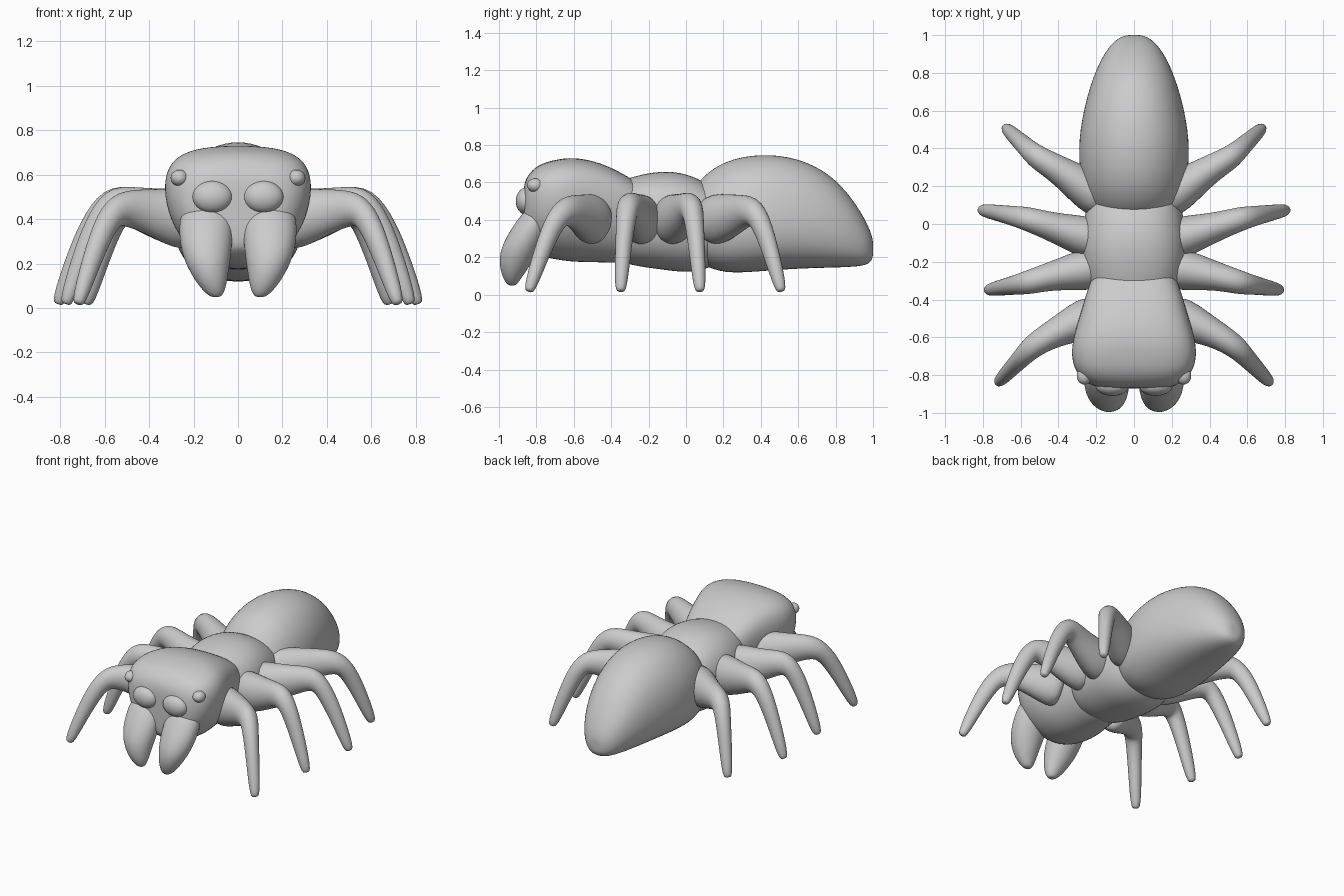
import bpy
import bmesh
from math import sin, cos, pi, copysign
from mathutils import Vector

if "Cube" in bpy.data.objects:
    bpy.data.objects.remove(bpy.data.objects["Cube"], do_unlink=True)

grey = bpy.data.materials.new("plain_grey")
grey.use_nodes = True
grey.diffuse_color = (0.6, 0.6, 0.6, 1)
grey.node_tree.nodes["Principled BSDF"].inputs["Base Color"].default_value = grey.diffuse_color

SIDES = 16


def power(v, p):
    return copysign(abs(v) ** p, v)


def finish(name, bm, levels):
    """Turn a bmesh into a smooth grey object."""
    bmesh.ops.recalc_face_normals(bm, faces=bm.faces)
    mesh = bpy.data.meshes.new(name)
    bm.to_mesh(mesh)
    bm.free()
    mesh.materials.append(grey)
    for poly in mesh.polygons:
        poly.use_smooth = True
    obj = bpy.data.objects.new(name, mesh)
    bpy.context.collection.objects.link(obj)
    if levels:
        sub = obj.modifiers.new("Subdivision", "SUBSURF")
        sub.levels = sub.render_levels = levels


def loft(name, rings):
    """Skin a list of point rings and cap both ends."""
    bm = bmesh.new()
    loops = [[bm.verts.new(p) for p in ring] for ring in rings]
    for a, b in zip(loops, loops[1:]):
        n = len(a)
        for i in range(n):
            j = (i + 1) % n
            bm.faces.new((a[i], a[j], b[j], b[i]))
    # Caps close onto a centre point to stay smooth
    for ring in (loops[0], loops[-1]):
        centre = sum((v.co for v in ring), Vector()) / len(ring)
        tip = bm.verts.new(centre)
        for i in range(len(ring)):
            bm.faces.new((ring[i], ring[(i + 1) % len(ring)], tip))
    finish(name, bm, 2)


def body_part(name, sections, top_power, low_power):
    """Sections along y: (y, half width, bottom, widest height, top)."""
    rings = []
    for y, w, low, mid, top in sections:
        ring = []
        for i in range(SIDES):
            a = 2 * pi * i / SIDES
            p = top_power if sin(a) >= 0 else low_power
            h = top - mid if sin(a) >= 0 else mid - low
            ring.append((w * power(cos(a), p), y, mid + h * power(sin(a), p)))
        rings.append(ring)
    loft(name, rings)


def limb(name, points, radii):
    """Tube along a path; radii are (sideways, upward) for each point."""
    points = [Vector(p) for p in points]
    rings = []
    for k, (c, (r_side, r_up)) in enumerate(zip(points, radii)):
        ahead = points[min(k + 1, len(points) - 1)]
        tangent = (ahead - points[max(k - 1, 0)]).normalized()
        side = tangent.cross(Vector((0, 0, 1))).normalized()
        up = side.cross(tangent)
        rings.append([c + side * r_side * cos(2 * pi * i / 10) + up * r_up * sin(2 * pi * i / 10)
                      for i in range(10)])
    loft(name, rings)


def eye(name, centre, size):
    bm = bmesh.new()
    bmesh.ops.create_uvsphere(bm, u_segments=24, v_segments=16, radius=1)
    bmesh.ops.scale(bm, vec=size, verts=bm.verts)
    bmesh.ops.translate(bm, vec=centre, verts=bm.verts)
    finish(name, bm, 0)


# Head, boxy on top and narrowing below
body_part("head", [
    (-0.87, 0.17, 0.28, 0.46, 0.58), (-0.85, 0.25, 0.25, 0.50, 0.64),
    (-0.79, 0.315, 0.20, 0.53, 0.70), (-0.70, 0.34, 0.18, 0.54, 0.725),
    (-0.60, 0.33, 0.165, 0.54, 0.74), (-0.45, 0.28, 0.165, 0.52, 0.71),
    (-0.30, 0.24, 0.16, 0.48, 0.63), (-0.20, 0.17, 0.20, 0.45, 0.56)], 0.7, 1.0)

# Thorax
body_part("thorax", [
    (-0.42, 0.20, 0.20, 0.40, 0.58), (-0.30, 0.265, 0.15, 0.40, 0.635),
    (-0.13, 0.29, 0.13, 0.40, 0.67), (0.00, 0.275, 0.11, 0.38, 0.655),
    (0.12, 0.25, 0.13, 0.38, 0.60), (0.22, 0.18, 0.20, 0.38, 0.50)], 0.85, 0.9)

# Abdomen, a long egg drooping to the back
body_part("abdomen", [
    (0.03, 0.16, 0.20, 0.38, 0.55), (0.08, 0.23, 0.16, 0.38, 0.63),
    (0.20, 0.285, 0.105, 0.38, 0.725), (0.40, 0.305, 0.12, 0.40, 0.765),
    (0.60, 0.275, 0.135, 0.39, 0.74), (0.77, 0.225, 0.14, 0.36, 0.655),
    (0.89, 0.17, 0.145, 0.32, 0.52), (0.97, 0.11, 0.155, 0.27, 0.385),
    (1.00, 0.05, 0.19, 0.25, 0.30)], 0.95, 0.85)

# Leg positions: root, thigh, knee and foot seen from above, plus knee height
legs = {
    "front": ((0.20, -0.48), (0.40, -0.565), (0.53, -0.64), (0.72, -0.84), 0.455),
    "second": ((0.18, -0.23), (0.42, -0.27), (0.56, -0.31), (0.775, -0.35), 0.485),
    "third": ((0.18, -0.09), (0.42, -0.02), (0.57, 0.03), (0.81, 0.075), 0.485),
    "back": ((0.16, 0.12), (0.38, 0.28), (0.51, 0.35), (0.68, 0.51), 0.455),
}
leg_radii = [(0.14, 0.17), (0.08, 0.105), (0.068, 0.085), (0.055, 0.062),
             (0.045, 0.05), (0.035, 0.035)]

for side, s in (("left", 1), ("right", -1)):
    # Legs
    for place, (root, thigh, knee, foot, height) in legs.items():
        root, thigh, knee, foot = (Vector(p) for p in (root, thigh, knee, foot))
        flat = [root, thigh, knee, knee.lerp(foot, 0.3), knee.lerp(foot, 0.65), foot]
        heights = (0.39, 0.435, height, 0.40, 0.23, 0.018)
        limb(f"{side}_{place}_leg", [(s * p.x, p.y, z) for p, z in zip(flat, heights)], leg_radii)

    # Fangs: (x, y, z, half width, half depth) from the face down
    fang = [(0.14, -0.77, 0.47, 0.11, 0.08), (0.145, -0.82, 0.37, 0.13, 0.11),
            (0.143, -0.885, 0.25, 0.118, 0.112), (0.13, -0.915, 0.16, 0.09, 0.088),
            (0.112, -0.93, 0.09, 0.06, 0.052), (0.10, -0.93, 0.05, 0.028, 0.025)]
    loft(f"{side}_fang", [[(s * x + rx * cos(2 * pi * i / 12), y + ry * sin(2 * pi * i / 12), z)
                           for i in range(12)] for x, y, z, rx, ry in fang])

    # Eyes
    eye(f"{side}_large_eye", (s * 0.115, -0.855, 0.50), (0.09, 0.055, 0.072))
    eye(f"{side}_small_eye", (s * 0.263, -0.805, 0.585), (0.04, 0.045, 0.037))
